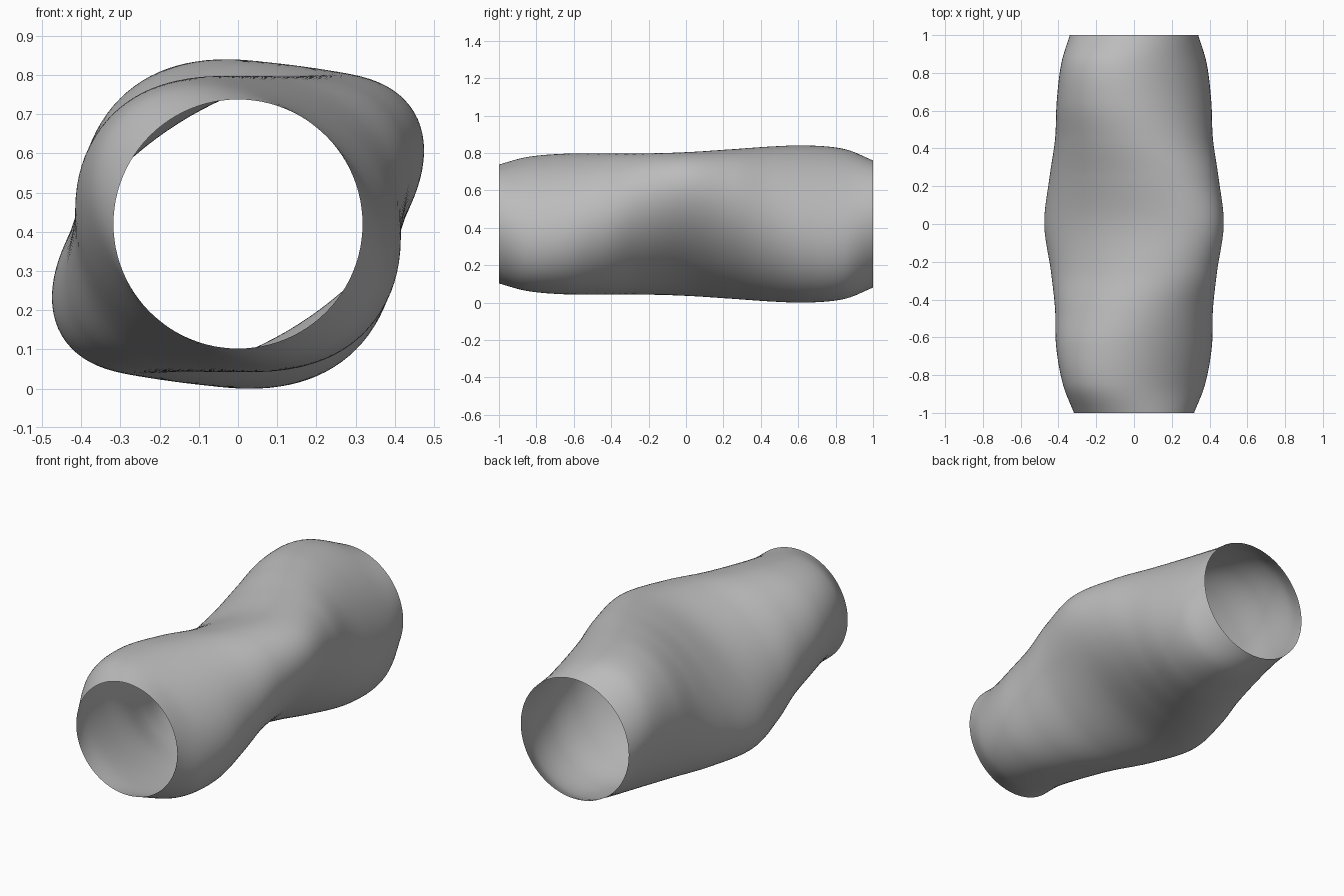
import bpy, bmesh, math

cube = bpy.data.objects.get("Cube")
if cube:
    bpy.data.objects.remove(cube, do_unlink=True)

CENTRE_Z = 0.42
SIDES = 96
RINGS = 100

# Sections along the tube: y, half width, half height, diagonal lean
SECTIONS = [
    (-1.0, 0.318, 0.318, 0.0),
    (-0.85, 0.376, 0.358, -0.030),
    (-0.65, 0.412, 0.376, -0.024),
    (-0.45, 0.418, 0.378, 0.010),
    (-0.25, 0.440, 0.377, 0.058),
    (0.0, 0.475, 0.384, 0.089),
    (0.25, 0.447, 0.400, 0.060),
    (0.45, 0.418, 0.414, 0.018),
    (0.65, 0.409, 0.420, -0.018),
    (0.85, 0.385, 0.400, -0.028),
    (1.0, 0.340, 0.340, 0.0),
]


def slope(i, k):
    a, b = SECTIONS[max(i - 1, 0)], SECTIONS[min(i + 1, len(SECTIONS) - 1)]
    return (b[k] - a[k]) / (b[0] - a[0])


def section_at(y):
    """Smooth cubic blend between neighbouring sections."""
    i = 0
    while i < len(SECTIONS) - 2 and y > SECTIONS[i + 1][0]:
        i += 1
    p, q = SECTIONS[i], SECTIONS[i + 1]
    h = q[0] - p[0]
    t = (y - p[0]) / h
    s = t * t * (3 - 2 * t)
    return [p[k] + (q[k] - p[k]) * s
            + h * t * (1 - t) * ((1 - t) * slope(i, k) - t * slope(i + 1, k))
            for k in (1, 2, 3)]


# Open tube made of leaning ellipses
bm = bmesh.new()
rings = []
for j in range(RINGS + 1):
    y = -1 + 2 * j / RINGS
    w, h, lean = section_at(y)
    shear = lean / w
    rise = math.sqrt(h * h - shear * shear)
    ring = []
    for i in range(SIDES):
        a = math.tau * i / SIDES
        ring.append(bm.verts.new((w * math.cos(a), y,
                                  CENTRE_Z + shear * math.cos(a) + rise * math.sin(a))))
    rings.append(ring)
for r0, r1 in zip(rings, rings[1:]):
    for i in range(SIDES):
        n = (i + 1) % SIDES
        bm.faces.new((r0[i], r1[i], r1[n], r0[n])).smooth = True
bmesh.ops.recalc_face_normals(bm, faces=bm.faces)

mesh = bpy.data.meshes.new("twisted_tube")
bm.to_mesh(mesh)
bm.free()
tube = bpy.data.objects.new("twisted_tube", mesh)
bpy.context.collection.objects.link(tube)

# Plain grey
grey = bpy.data.materials.new("plain_grey")
grey.use_nodes = True
colour = (0.5, 0.5, 0.5, 1)
grey.diffuse_color = colour
grey.node_tree.nodes["Principled BSDF"].inputs["Base Color"].default_value = colour
mesh.materials.append(grey)
